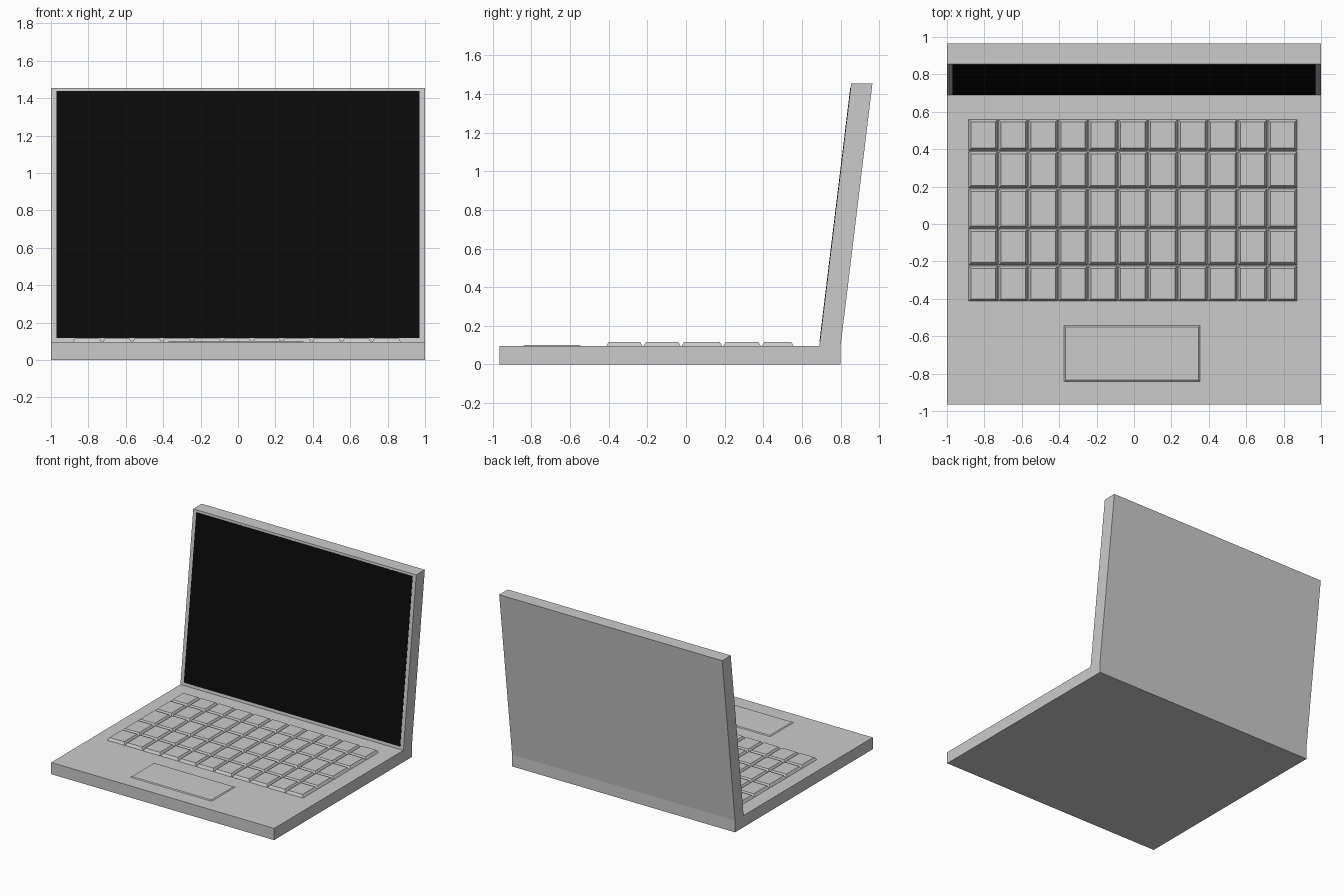
import bpy, bmesh

if "Cube" in bpy.data.objects:
    bpy.data.objects.remove(bpy.data.objects["Cube"])

DECK = 0.095          # top of the base
TOP = 1.455           # top of the lid
LEAN = 0.165 / 1.36   # backward lean of the lid per unit height


def make_object(name, bm):
    bmesh.ops.recalc_face_normals(bm, faces=bm.faces[:])
    mesh = bpy.data.meshes.new(name)
    bm.to_mesh(mesh)
    bm.free()
    obj = bpy.data.objects.new(name, mesh)
    bpy.context.collection.objects.link(obj)
    return obj


def extrude_profile(name, profile, half_width):
    """Extrude a (y, z) side profile symmetrically along x."""
    bm = bmesh.new()
    face = bm.faces.new([bm.verts.new((-half_width, y, z)) for y, z in profile])
    result = bmesh.ops.extrude_face_region(bm, geom=[face])
    verts = [v for v in result["geom"] if isinstance(v, bmesh.types.BMVert)]
    bmesh.ops.translate(bm, verts=verts, vec=(2 * half_width, 0, 0))
    return make_object(name, bm)


def add_tapered_block(bm, x0, x1, y0, y1, z0, z1, inset):
    """Box whose top is inset on all sides."""
    verts = bmesh.ops.create_cube(bm, size=1)["verts"]
    for v in verts:
        sx, sy, upper = v.co.x, v.co.y, v.co.z > 0
        i = inset if upper else 0
        v.co = (x1 - i if sx > 0 else x0 + i,
                y1 - i if sy > 0 else y0 + i,
                z1 if upper else z0)


def lid_y(z):
    return 0.69 + (z - DECK) * LEAN


# Base slab
extrude_profile("base", [(-0.965, 0), (0.80, 0), (0.80, DECK), (-0.965, DECK)], 1.0)

# Leaning lid
extrude_profile("lid", [(0.69, DECK), (0.80, DECK),
                        (lid_y(TOP) + 0.11, TOP), (lid_y(TOP), TOP)], 1.0)

# Black screen on the front of the lid
lo, hi = 0.118, 1.437
screen = extrude_profile("screen", [(lid_y(lo) - 0.002, lo), (lid_y(lo) + 0.004, lo),
                                    (lid_y(hi) + 0.004, hi), (lid_y(hi) - 0.002, hi)], 0.97)
black = bpy.data.materials.new("screen_black")
black.diffuse_color = (0.003, 0.003, 0.003, 1)
black.use_nodes = True
black.node_tree.nodes["Principled BSDF"].inputs["Base Color"].default_value = black.diffuse_color
screen.data.materials.append(black)

# Keyboard: five rows of eleven tapered keys
rows = [-0.415, -0.222, -0.025, 0.19, 0.39, 0.56]
pitch = 0.16
bm = bmesh.new()
for y0, y1 in zip(rows, rows[1:]):
    for col in range(11):
        x0 = -0.886 + col * pitch
        add_tapered_block(bm, x0 + 0.001, x0 + pitch - 0.001,
                          y0 + 0.001, y1 - 0.001, DECK - 0.002, 0.116, 0.014)
make_object("keyboard_keys", bm)

# Trackpad, slightly raised
bm = bmesh.new()
add_tapered_block(bm, -0.377, 0.356, -0.845, -0.54, DECK - 0.002, 0.101, 0.01)
make_object("trackpad", bm)
